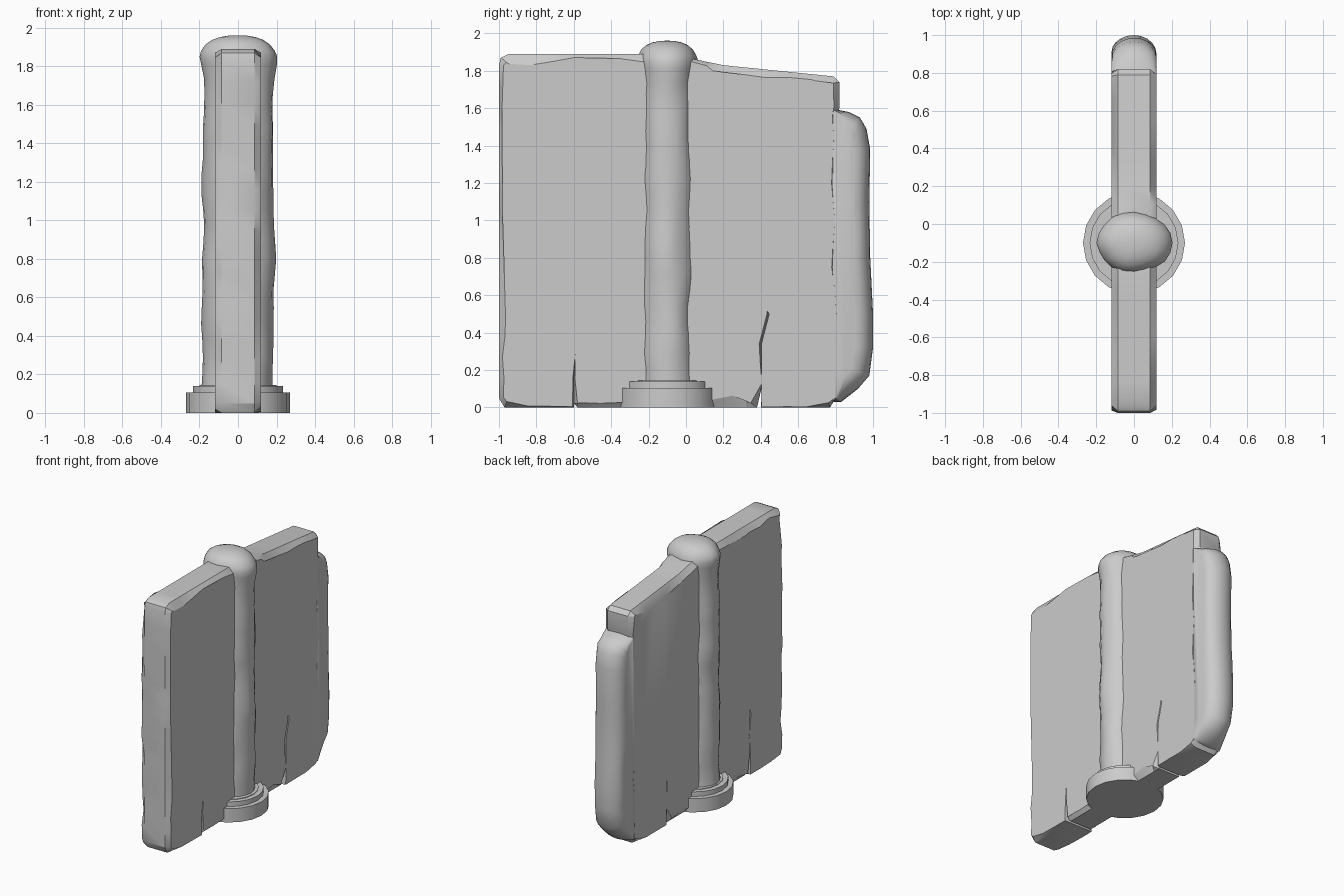
import bpy, bmesh, math, random
from mathutils import Vector, noise

if "Cube" in bpy.data.objects:
    bpy.data.objects.remove(bpy.data.objects["Cube"])

random.seed(7)
CX, CY = 0.0, -0.10  # pillar axis


def finish(bm, name, angle=30):
    bmesh.ops.recalc_face_normals(bm, faces=bm.faces)
    me = bpy.data.meshes.new(name)
    bm.to_mesh(me)
    bm.free()
    ob = bpy.data.objects.new(name, me)
    bpy.context.collection.objects.link(ob)
    bpy.ops.object.select_all(action='DESELECT')
    ob.select_set(True)
    bpy.context.view_layer.objects.active = ob
    bpy.ops.object.shade_smooth_by_angle(angle=math.radians(angle))
    return ob


def subdivide(outline, step):
    """Split the (y, z, chip) outline into short runs so edges can be chipped."""
    pts = []
    for (y0, z0, c0), (y1, z1, c1) in zip(outline, outline[1:] + outline[:1]):
        n = max(1, round(math.hypot(y1 - y0, z1 - z0) / step))
        for i in range(n):
            t = i / n
            chip = c0 if i == 0 else min(c0, c1)
            pts.append((Vector((y0 + (y1 - y0) * t, z0 + (z1 - z0) * t)), chip))
    return pts


def stone_slab(name, outline, layers, step=0.11, rough=0.3, angle=30):
    """Extrude a counter-clockwise YZ outline through (x, inset share) layers."""
    pts = subdivide(outline, step)
    n = len(pts)
    inward = []
    for i in range(n):
        d = (pts[(i + 1) % n][0] - pts[i - 1][0]).normalized()
        inward.append(Vector((-d.y, d.x)))
    side_chip = {s: [random.uniform(rough, 1) for _ in pts] for s in (-1, 1)}
    bm = bmesh.new()
    rings = []
    for x, share in layers:
        jit = side_chip[1 if x > 0 else -1]
        ring = []
        for i, (p, chip) in enumerate(pts):
            q = p + inward[i] * chip * share * jit[i]
            ring.append(bm.verts.new((x, q.x, max(q.y, 0))))
        rings.append(ring)
    for a, b in zip(rings, rings[1:]):
        for i in range(n):
            j = (i + 1) % n
            bm.faces.new((a[i], a[j], b[j], b[i]))
    caps = [bm.faces.new(rings[0]), bm.faces.new(rings[-1])]
    bmesh.ops.triangulate(bm, faces=caps)
    return finish(bm, name, angle)


def lathe(name, profile, sides, sx=1.0, sy=1.0, dents=0.0, angle=35):
    """Turn an (r, z) profile around the pillar axis."""
    bm = bmesh.new()
    rings = []
    for r, z in profile:
        ring = []
        for i in range(sides):
            a = 2 * math.pi * i / sides
            c, s = math.cos(a), math.sin(a)
            k = 1 + dents * noise.noise(Vector((c * 1.5, s * 1.5, z * 5)))
            ring.append(bm.verts.new((CX + r * k * sx * c, CY + r * k * sy * s, z)))
        rings.append(ring)
    for a, b in zip(rings, rings[1:]):
        for i in range(sides):
            j = (i + 1) % sides
            bm.faces.new((a[i], a[j], b[j], b[i]))
    bm.faces.new(rings[0][::-1])
    bm.faces.new(rings[-1])
    return finish(bm, name, angle)


chipped = [(-0.12, 1), (-0.085, 0), (0.085, 0), (0.12, 1)]

# Jagged arch joint shared by the wall and the panel, left foot to right foot
arch = [(-.60, 0), (-.60, .16), (-.585, .30), (-.605, .46), (-.59, .66),
        (-.605, .84), (-.595, 1.0), (-.62, 1.09), (-.595, 1.17), (-.58, 1.34),
        (-.51, 1.40), (-.45, 1.44), (-.36, 1.42), (-.24, 1.45), (.03, 1.44),
        (.12, 1.465), (.22, 1.43), (.36, 1.35), (.40, 1.27), (.385, 1.13),
        (.405, 1.0), (.39, .84), (.42, .70), (.44, .50), (.40, .34), (.41, .13),
        (.40, 0)]

# Outer wall around the arch
wall = [(-1, .05, .04), (-.97, 0, .05)]
wall += [(y, z, .009) for y, z in arch]
wall += [(.77, 0, .05), (.80, .05, .012), (.79, .3, .012), (.81, .5, .012),
         (.79, .75, .012), (.80, 1.0, .012), (.785, 1.2, .012),
         (.80, 1.55, .02), (.82, 1.60, .03), (.82, 1.74, .05), (.79, 1.77, .08),
         (.20, 1.83, .08), (.03, 1.865, .05), (-.24, 1.89, .06),
         (-.95, 1.89, .06), (-.99, 1.87, .05), (-1, 1.83, .05)]
stone_slab("arch_wall", wall, chipped)

# Stone panel filling the arch
panel = [(y, z, .009) for y, z in reversed(arch[1:-1])]
panel += [(-.60, .02, .03), (-.58, 0, .07), (.1, 0, .08), (.25, 0, .10),
          (.32, 0, .12), (.38, 0, .06)]
stone_slab("arch_panel", panel, [(-0.119, 1), (-0.09, 0), (0.09, 0), (0.119, 1)])

# Rounded end stone
end = [(.77, .03, .02), (.83, .03, .05), (.92, .10, .10), (.98, .17, .12),
       (1, .32, .11), (1, .5, .10), (.985, .8, .11), (.98, 1.1, .10),
       (.985, 1.38, .11), (.965, 1.49, .10), (.93, 1.55, .08),
       (.87, 1.58, .06), (.77, 1.60, .02)]
rounded = [(0.119 * math.sin(a), 1 - math.cos(a)) for a in
           (math.radians(-90 + 18 * i) for i in range(11))]
stone_slab("end_stone", end, rounded, step=0.2, rough=0.8, angle=50)

# Worn pillar with a domed head
shaft = [(.170 + .012 * noise.noise(Vector((0.3, 0, z * 4))), z)
         for z in (.12 + .085 * i for i in range(20))]
dome = [(.176, 1.81), (.180, 1.85), (.172, 1.88), (.152, 1.913), (.122, 1.937),
        (.085, 1.952), (.045, 1.959), (.012, 1.961)]
lathe("pillar", shaft + dome, 20, sx=1.09, sy=0.91, dents=0.08, angle=40)

# Stepped round base
lathe("pillar_base", [(.27, 0), (.27, .105), (.235, .105), (.235, .14),
                      (.20, .14), (.20, .145)], 18)
